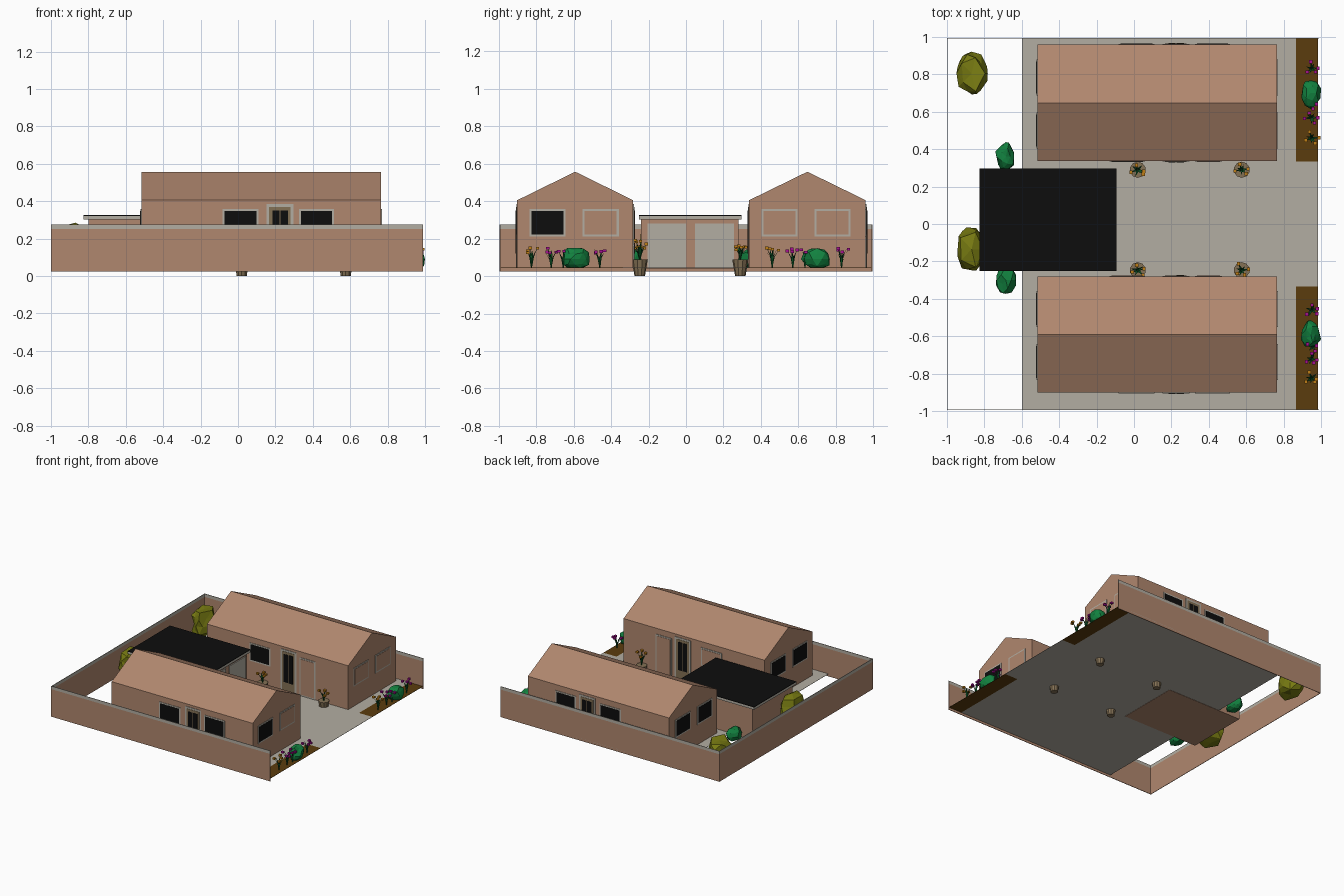
import bpy, bmesh, math, random
from mathutils import Vector

if "Cube" in bpy.data.objects:
    bpy.data.objects.remove(bpy.data.objects["Cube"])

random.seed(4)


def mat(name, r, g, b):
    m = bpy.data.materials.new(name)
    m.diffuse_color = (r, g, b, 1)
    m.use_nodes = True
    m.node_tree.nodes["Principled BSDF"].inputs["Base Color"].default_value = m.diffuse_color
    return m


CLAY = mat("clay brown", 0.434, 0.242, 0.156)
GREY = mat("warm grey", 0.45, 0.42, 0.36)
BLACK = mat("black", 0.004, 0.004, 0.004)
SOIL = mat("soil brown", 0.105, 0.045, 0.004)
OLIVE = mat("olive green", 0.19, 0.20, 0.006)
GREEN = mat("shrub green", 0.006, 0.22, 0.05)
LEAF = mat("dark leaf green", 0.004, 0.09, 0.02)
PINK = mat("magenta", 0.38, 0.005, 0.28)
ORANGE = mat("orange", 0.52, 0.21, 0.008)
TAN = mat("pot tan", 0.23, 0.165, 0.09)

G = 0.045  # ground level


def finish(name, bm, *mats):
    bmesh.ops.recalc_face_normals(bm, faces=bm.faces)
    me = bpy.data.meshes.new(name)
    bm.to_mesh(me)
    bm.free()
    for m in mats:
        me.materials.append(m)
    ob = bpy.data.objects.new(name, me)
    bpy.context.collection.objects.link(ob)
    return ob


def add_box(bm, lo, hi, mi=0):
    lo, hi = Vector(lo), Vector(hi)
    c, s = (lo + hi) / 2, hi - lo
    vs = bmesh.ops.create_cube(bm, size=1)["verts"]
    for v in vs:
        v.co = Vector([c[i] + v.co[i] * s[i] for i in range(3)])
    for f in {f for v in vs for f in v.link_faces}:
        f.material_index = mi


def box(name, m, lo, hi):
    bm = bmesh.new()
    add_box(bm, lo, hi)
    return finish(name, bm, m)


def opening(name, axis, at, sign, a0, a1, z0, z1, panes, pane_mat, rim=0.011, back=GREY):
    """Framed plate on a wall; panes are (a0, a1, z0, z1) rectangles over the frame."""
    bm = bmesh.new()

    def plate(b0, b1, w0, w1, depth, mi):
        d0, d1 = sorted((at, at + sign * depth))
        if axis == "x":
            add_box(bm, (d0, b0, w0), (d1, b1, w1), mi)
        else:
            add_box(bm, (b0, d0, w0), (b1, d1, w1), mi)

    plate(a0, a1, z0, z1, 0.004, 0)
    for i, p in enumerate(panes):
        plate(*p, 0.006 + 0.0015 * i, 1 + (i > 0))
    return finish(name, bm, back, pane_mat, BLACK)


def window(name, axis, at, sign, a0, a1, z0=0.21, z1=0.358, pane=BLACK):
    r = 0.011
    opening(name, axis, at, sign, a0, a1, z0, z1, [(a0 + r, a1 - r, z0 + r, z1 - r)], pane)


def door(name, at, sign):
    opening(name, "y", at, sign, 0.152, 0.297, G, 0.385,
            [(0.167, 0.282, G, 0.37), (0.184, 0.222, 0.12, 0.35), (0.228, 0.266, 0.12, 0.35)], TAN)


# Paving and flower beds
bm = bmesh.new()
add_box(bm, (-0.6, -0.993, G - 0.002), (0.865, 0.995, G))
add_box(bm, (0.865, -0.335, G - 0.002), (0.985, 0.335, G))
finish("paving", bm, GREY)
for s, n in ((-1, "front"), (1, "back")):
    y0, y1 = sorted((s * 0.335, s * 0.993))
    box(n + "_flower_bed", SOIL, (0.865, y0, G - 0.002), (0.985, y1, G))

# Boundary walls with grey coping
T = 0.004
for n, lo, hi in (("front", (-1, -0.995), (0.988, -0.995 + T)),
                  ("back", (-1, 0.995 - T), (0.988, 0.995)),
                  ("left", (-1, -0.995), (-1 + T, 0.995))):
    box(n + "_wall", CLAY, (*lo, 0.024), (*hi, 0.25))
    box(n + "_wall_coping", GREY, (*lo, 0.25), (*hi, 0.275))

# Two gabled houses
X0, X1 = -0.517, 0.765
for n, y0, y1, outer in (("front_house", -0.901, -0.282, -1), ("back_house", 0.337, 0.959, 1)):
    bm = bmesh.new()
    prof = [(y0, G), (y1, G), (y1, 0.405), ((y0 + y1) / 2, 0.557), (y0, 0.405)]
    f = bm.faces.new([bm.verts.new((X0, y, z)) for y, z in prof])
    ext = bmesh.ops.extrude_face_region(bm, geom=[f])["geom"]
    bmesh.ops.translate(bm, verts=[v for v in ext if isinstance(v, bmesh.types.BMVert)], vec=(X1 - X0, 0, 0))
    finish(n, bm, CLAY)
    # gable windows: only one on the right side is glazed dark
    for k, off in enumerate((0.066, 0.349)):
        a, b = y0 + off, y0 + off + 0.193
        glazed = BLACK if (outer < 0 and k == 0) else CLAY
        window(f"{n}_right_window_{k}", "x", X1, 1, a, b, pane=glazed)
        window(f"{n}_left_window_{k}", "x", X0, -1, a, b)
    # long sides: outer wall and courtyard wall
    yo, yi = (y0, y1) if outer < 0 else (y1, y0)
    window(n + "_outer_window_a", "y", yo, outer, -0.083, 0.11)
    window(n + "_outer_window_b", "y", yo, outer, 0.326, 0.513)
    door(n + "_outer_door", yo, outer)
    window(n + "_court_window", "y", yi, -outer, -0.13, 0.06, pane=BLACK if outer > 0 else CLAY)
    door(n + "_court_door", yi, -outer)
    window(n + "_court_panel", "y", yi, -outer, 0.326, 0.47, G, 0.358, CLAY)

# Garage with flat roof and two doors
box("garage", CLAY, (-0.80, -0.24, G - 0.004), (-0.115, 0.28, 0.302))
box("garage_roof_rim", GREY, (-0.826, -0.252, 0.302), (-0.094, 0.297, 0.321))
box("garage_roof_top", BLACK, (-0.826, -0.252, 0.321), (-0.094, 0.297, 0.325))
for k, (a, b) in enumerate(((-0.206, 0.0), (0.047, 0.257))):
    box(f"garage_door_{k}", GREY, (-0.115, a, G), (-0.108, b, 0.28))


# Faceted shrubs
def shrub(name, m, c, r, jitter, boxy=0.0):
    bm = bmesh.new()
    bmesh.ops.create_icosphere(bm, subdivisions=2, radius=1)
    for v in bm.verts:
        p = v.co.copy()
        if boxy:
            h = max(0.2, math.hypot(p.x, p.y))
            p.x, p.y = (q * (1 + boxy * (1 / h - 1)) for q in (p.x, p.y))
        p *= 1 + random.uniform(-jitter, jitter * 0.4)
        v.co = Vector([c[i] + p[i] * r[i] for i in range(3)])
        v.co.z = max(v.co.z, G)
    finish(name, bm, m)


for k, (x, y) in enumerate(((0.945, 0.70), (0.945, -0.59), (-0.685, 0.36), (-0.685, -0.30))):
    shrub(f"green_shrub_{k}", GREEN, (x, y, 0.09), (0.055, 0.082, 0.066), 0.2)
for k, y in enumerate((0.805, -0.135)):
    shrub(f"olive_shrub_{k}", OLIVE, (-0.868, y, 0.155), (0.085, 0.12, 0.125), 0.2, 0.6)


# Flower clumps: tapered leaf blades with small blossoms on the outer tips
def flowers(name, x, y, z, h, spread, blossom, count=7):
    bm = bmesh.new()
    for i in range(count):
        a = math.tau * i / count + random.uniform(-0.3, 0.3)
        d = Vector((math.cos(a), math.sin(a), 0))
        w = Vector((-d.y, d.x, 0)) * 0.006
        base = Vector((x, y, z))
        tip = base + d * spread * random.uniform(0.6, 1) + Vector((0, 0, h * random.uniform(0.7, 1)))
        mid = base.lerp(tip, 0.6) - d * spread * 0.25
        vs = [bm.verts.new(p) for p in (base - w * 0.6, base + w * 0.6, mid + w, tip, mid - w)]
        bm.faces.new((vs[0], vs[1], vs[2], vs[4]))
        bm.faces.new((vs[4], vs[2], vs[3]))
        if i % 2 == 0:
            e = Vector((0.009, 0.009, 0.007))
            add_box(bm, tip - e, tip + e, 1)
    finish(name, bm, LEAF, blossom)


clumps = ((0.83, PINK), (0.57, PINK), (0.46, ORANGE), (-0.46, PINK), (-0.72, PINK), (-0.825, ORANGE))
for k, (y, m) in enumerate(clumps):
    flowers(f"bed_flowers_{k}", 0.95, y, G, 0.105, 0.04, m)
for k, (y, m) in enumerate(((0.635, PINK), (-0.655, PINK))):
    flowers(f"shrub_side_flowers_{k}", 0.955, y, G, 0.1, 0.03, m, 5)

# Potted plants in the courtyard
for k, (x, y, h) in enumerate(((0.02, 0.29, 0.08), (0.576, 0.29, 0.08), (0.02, -0.247, 0.08), (0.576, -0.247, 0.11))):
    bm = bmesh.new()
    bmesh.ops.create_cone(bm, cap_ends=True, segments=10, radius1=0.028, radius2=0.043, depth=0.088)
    bmesh.ops.translate(bm, verts=bm.verts, vec=(x, y, 0.044))
    finish(f"pot_{k}", bm, TAN)
    flowers(f"pot_plant_{k}", x, y, 0.085, h, 0.04, ORANGE)
